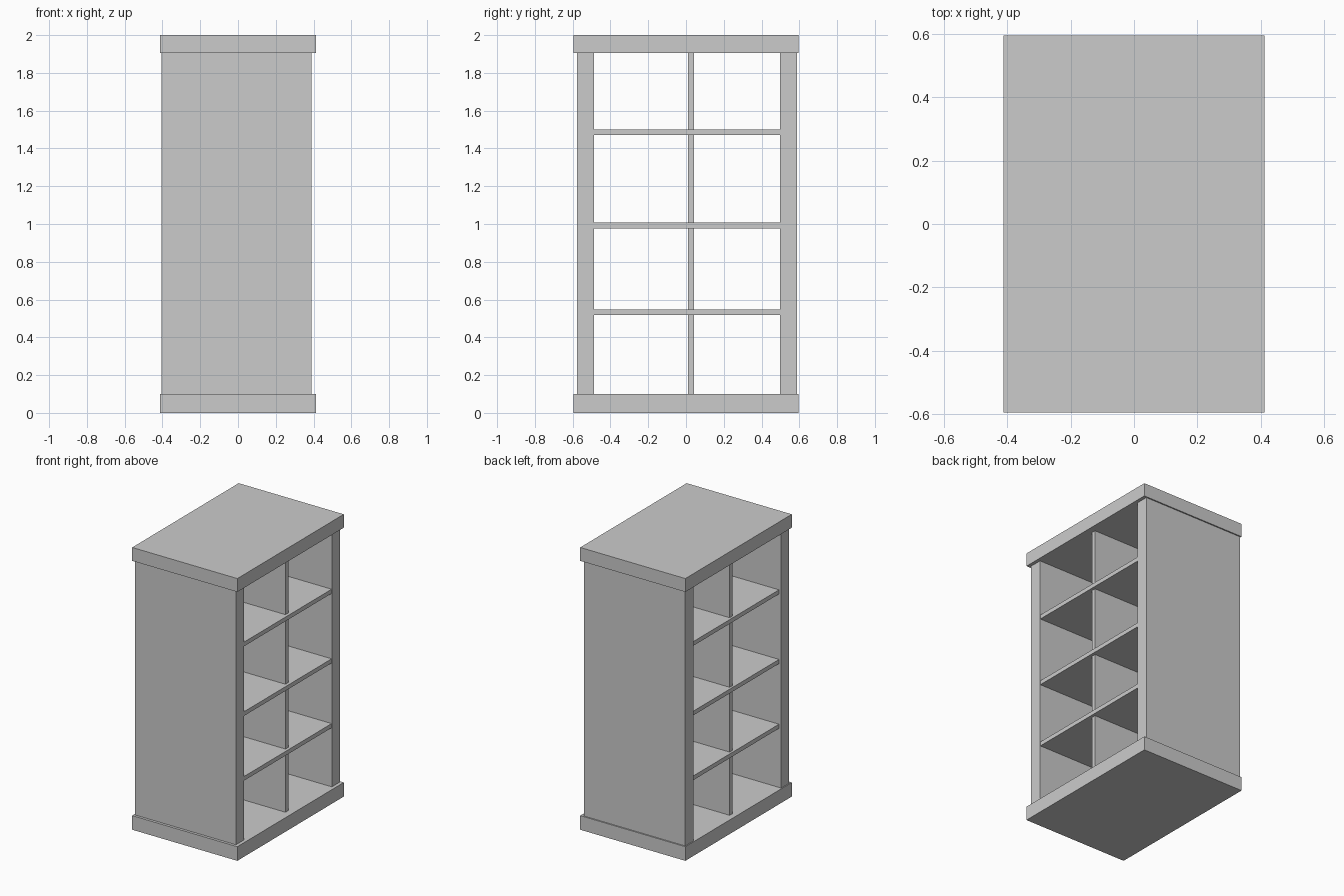
import bpy

if "Cube" in bpy.data.objects:
    bpy.data.objects.remove(bpy.data.objects["Cube"])


def box(name, x, y, z):
    """Axis-aligned box from (min, max) ranges."""
    lo, hi = zip(x, y, z)
    bpy.ops.mesh.primitive_cube_add(size=1, location=[(a + b) / 2 for a, b in zip(lo, hi)])
    ob = bpy.context.object
    ob.name = name
    ob.scale = [b - a for a, b in zip(lo, hi)]
    bpy.ops.object.transform_apply(location=False, rotation=False, scale=True)
    return ob


BOTTOM, TOP = 0.10, 1.905

# Overhanging base and top slabs
box("base_slab", (-0.412, 0.412), (-0.596, 0.596), (0, BOTTOM))
box("top_slab", (-0.412, 0.412), (-0.596, 0.596), (TOP, 2.0))

# Thick end panels
box("front_panel", (-0.405, 0.388), (-0.577, -0.487), (BOTTOM, TOP))
box("back_panel", (-0.405, 0.388), (0.497, 0.587), (BOTTOM, TOP))

# Upright divider, set back slightly from the shelf edges
box("divider", (-0.372, 0.365), (0.01, 0.042), (BOTTOM, TOP))

# Shelves, open on both sides
for i, z in enumerate((0.533, 0.992, 1.485)):
    box(f"shelf_{i + 1}", (-0.388, 0.386), (-0.487, 0.497), (z - 0.015, z + 0.015))
